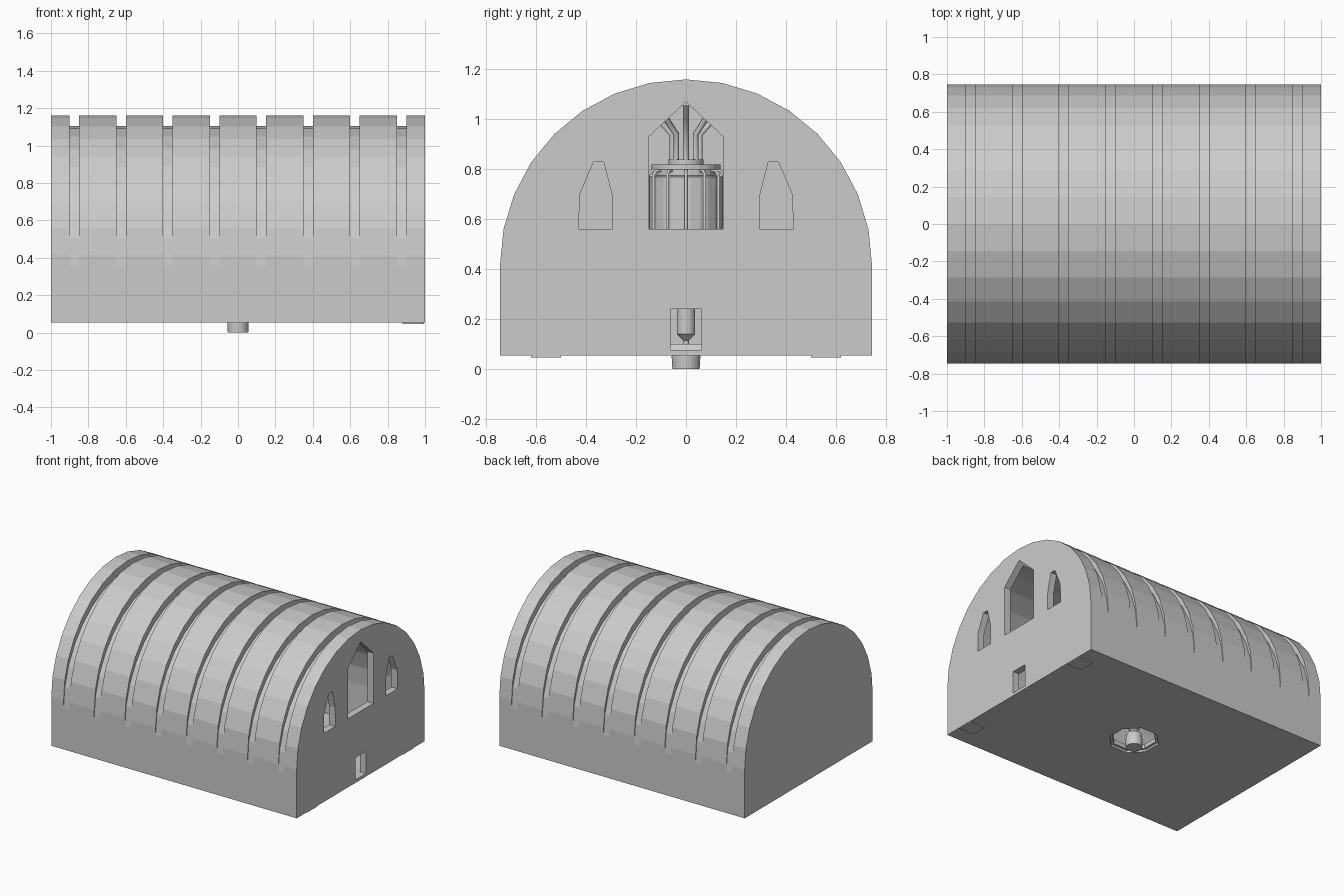
import bpy, bmesh, math
from mathutils import Vector

if "Cube" in bpy.data.objects:
    bpy.data.objects.remove(bpy.data.objects["Cube"])

R, LOW, HIGH, BASE = 0.745, 0.36, 0.415, 0.055
DEPTH = R - 0.05


def make(name, bm):
    bmesh.ops.recalc_face_normals(bm, faces=bm.faces)
    me = bpy.data.meshes.new(name)
    bm.to_mesh(me)
    bm.free()
    ob = bpy.data.objects.new(name, me)
    bpy.context.collection.objects.link(ob)
    return ob


def prism_x(name, pts, x0, x1):
    # extrude a (y, z) outline along x
    bm = bmesh.new()
    a = [bm.verts.new((x0, y, z)) for y, z in pts]
    b = [bm.verts.new((x1, y, z)) for y, z in pts]
    n = len(pts)
    bm.faces.new(a)
    bm.faces.new(b[::-1])
    for i in range(n):
        j = (i + 1) % n
        bm.faces.new((a[i], b[i], b[j], a[j]))
    return make(name, bm)


def arc(r, zc, n=16):
    return [(r * math.cos(math.pi * i / n), zc + r * math.sin(math.pi * i / n))
            for i in range(n + 1)]


def lathe(name, prof, n=24):
    # turn an (r, z) outline round the z axis; closed ends
    bm = bmesh.new()
    rings = [[bm.verts.new((r * math.cos(2 * math.pi * (k + .5) / n),
                            r * math.sin(2 * math.pi * (k + .5) / n), z))
              for k in range(n)] for r, z in prof]
    for a, b in zip(rings, rings[1:]):
        for k in range(n):
            m = (k + 1) % n
            bm.faces.new((a[k], a[m], b[m], b[k]))
    bm.faces.new(rings[0][::-1])
    bm.faces.new(rings[-1])
    return make(name, bm)


def tube(name, prof, angle, r):
    # square-ish pipe following (radius, z) points at a given angle
    cu = bpy.data.curves.new(name, 'CURVE')
    cu.dimensions = '3D'
    cu.bevel_depth = r
    cu.bevel_resolution = 1
    cu.use_fill_caps = True
    s = cu.splines.new('POLY')
    s.points.add(len(prof) - 1)
    for p, (d, z) in zip(s.points, prof):
        p.co = (d * math.cos(angle), d * math.sin(angle), z, 1)
    ob = bpy.data.objects.new(name, cu)
    bpy.context.collection.objects.link(ob)


def cut(ob, cutter):
    m = ob.modifiers.new('cut', 'BOOLEAN')
    m.operation, m.solver, m.object = 'DIFFERENCE', 'EXACT', cutter
    bpy.context.view_layer.objects.active = ob
    bpy.ops.object.modifier_apply(modifier=m.name)
    bpy.data.objects.remove(cutter)


def box(name, lo, hi):
    return prism_x(name, [(lo[1], lo[2]), (hi[1], lo[2]), (hi[1], hi[2]), (lo[1], hi[2])],
                   lo[0], hi[0])


# Hollow vaulted hall
hall = prism_x('hall_shell', [(R, BASE)] + arc(R, LOW) + [(-R, BASE)], -1, 1)
cut(hall, prism_x('void', [(DEPTH, BASE + .02)] + arc(DEPTH, LOW) + [(-DEPTH, BASE + .02)],
                  -.95, .95))

# Windows and door in the end wall
big = [(-.15, .56), (.15, .56), (.15, .93), (0, 1.07), (-.15, .93)]
small = [(.295, .56), (.43, .56), (.425, .70), (.37, .83), (.33, .83), (.297, .70)]
door = [(-.062, .077), (.062, .077), (.062, .24), (-.062, .24)]
for pts in (big, small, [(-y, z) for y, z in small], door):
    cut(hall, prism_x('opening', pts, .9, 1.1))

# Floor hole
cut(hall, lathe('hole', [(.17, 0), (.17, .2)], 8))

# Raised roof panels, leaving eight grooves
edges = [-1] + [e for i in range(8) for e in (-.9 + .25 * i, -.85 + .25 * i)] + [1]
for i in range(0, len(edges), 2):
    prism_x('roof_panel', arc(R, HIGH) + arc(R, LOW)[::-1], edges[i], edges[i + 1])

# Rim round the floor hole
rim = lathe('hole_rim', [(.19, .07), (.17, .10)], 8)
cut(rim, lathe('rim_hole', [(.15, 0), (.15, .2)], 8))

# Central machine: pedestal, nozzle, tank and collar
lathe('pedestal', [(.055, 0), (.058, .05), (.05, .10)])
lathe('nozzle', [(.012, .07), (.012, .115), (.037, .14), (.037, .30)])
lathe('tank', [(.05, .29), (.145, .38), (.148, .77), (.12, .775), (.12, .80),
               (.14, .80), (.14, .82), (.07, .82), (.07, .84), (.03, .84)])
for k in range(12):
    tube('tank_rib', [(.15, .40), (.15, .78), (.135, .795), (.10, .795)],
         math.pi * k / 6, .007)
for k in range(8):
    tube('flared_pipe', [(.055, .83), (.055, .94), (.12, 1.01), (.16, 1.06)],
         math.pi * k / 4, .013)

# Stairs against the end wall and side platforms
for s in (-1, 1):
    for i in range(6):
        y0, y1 = sorted((s * (.31 + .053 * i), s * (.31 + .053 * (i + 1))))
        box('stair_step', (.88, y0, .07), (.96, y1, .10 + .035 * i))
    y0, y1 = sorted((s * .5, s * .62))
    box('foot_slab', (.88, y0, .047), (.995, y1, .06))
